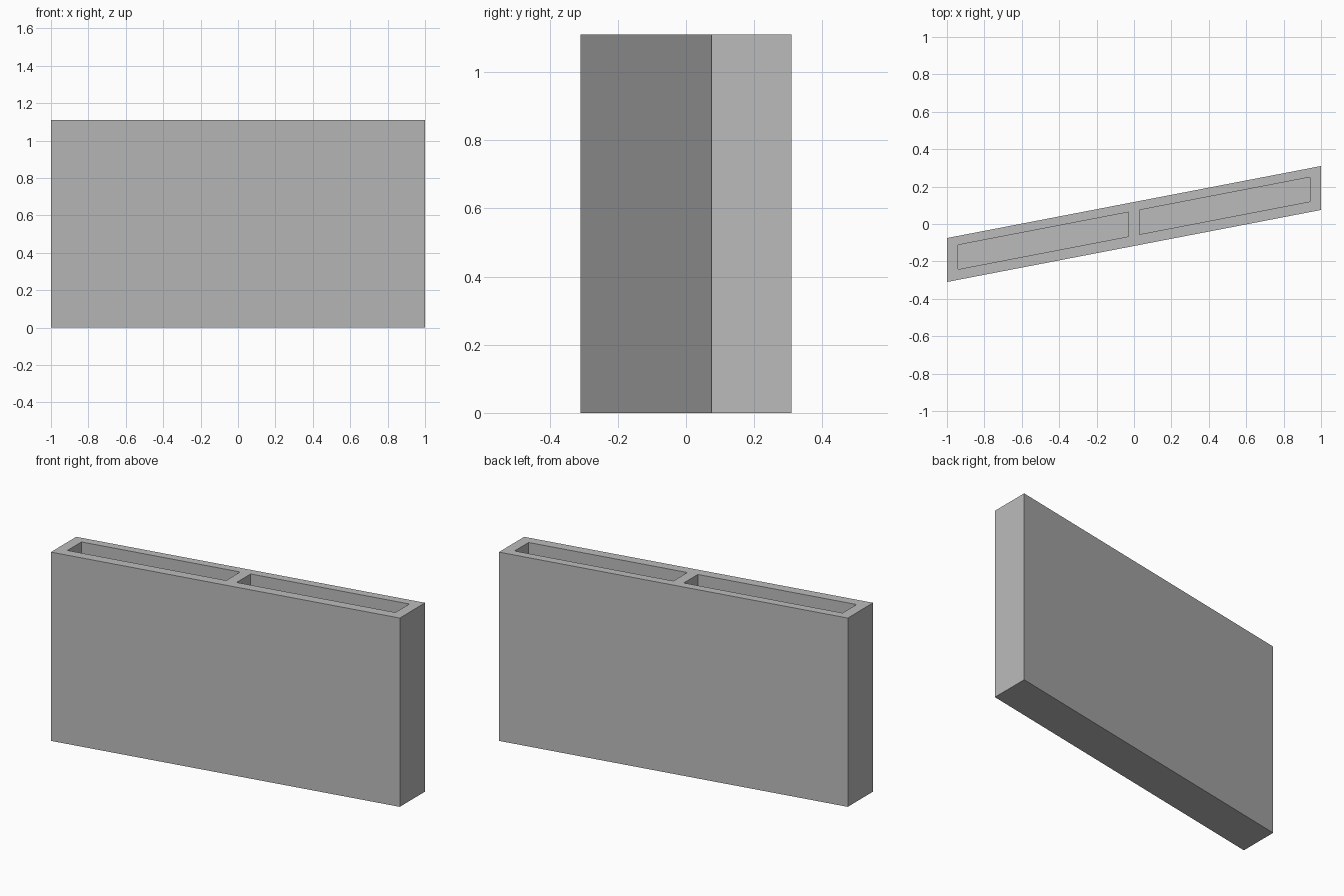
import bpy
import bmesh

# Remove the default object
cube = bpy.data.objects.get("Cube")
if cube:
    bpy.data.objects.remove(cube, do_unlink=True)

HEIGHT = 1.11
SLOPE = 0.1925        # sideways skew of the block in plan
HALF_DEPTH = 0.1175
FLOOR = 0.06          # thickness under the hollow cells

concrete = bpy.data.materials.new("concrete_grey")
concrete.use_nodes = True
grey = (0.5, 0.5, 0.5, 1)
concrete.diffuse_color = grey
concrete.node_tree.nodes["Principled BSDF"].inputs["Base Color"].default_value = grey


def skewed_prism(name, x0, x1, half_depth, z0, z1, shift=0.0):
    """Upright prism whose plan is a parallelogram along the skew line."""
    bm = bmesh.new()
    plan = [(x0, -half_depth), (x1, -half_depth), (x1, half_depth), (x0, half_depth)]
    base = bm.faces.new([bm.verts.new((x, SLOPE * x + y + shift, z0)) for x, y in plan])
    top = bmesh.ops.extrude_face_region(bm, geom=[base])["geom"]
    verts = [v for v in top if isinstance(v, bmesh.types.BMVert)]
    bmesh.ops.translate(bm, vec=(0, 0, z1 - z0), verts=verts)
    bmesh.ops.recalc_face_normals(bm, faces=bm.faces)
    mesh = bpy.data.meshes.new(name)
    bm.to_mesh(mesh)
    bm.free()
    mesh.materials.append(concrete)
    obj = bpy.data.objects.new(name, mesh)
    bpy.context.collection.objects.link(obj)
    return obj


# Solid block
block = skewed_prism("hollow_block", -1, 1, HALF_DEPTH, 0, HEIGHT)
bpy.context.view_layer.objects.active = block

# Two open-topped cells either side of the middle web
for name, x0, x1 in (("right_cell", -0.94, -0.03), ("left_cell", 0.03, 0.94)):
    cutter = skewed_prism(name + "_cutter", x0, x1, 0.065, FLOOR, HEIGHT + 0.1, 0.004)
    cutter.hide_render = True
    cut = block.modifiers.new(name, "BOOLEAN")
    cut.operation = "DIFFERENCE"
    cut.solver = "EXACT"
    cut.object = cutter
    bpy.ops.object.modifier_apply(modifier=cut.name)
    bpy.data.objects.remove(cutter, do_unlink=True)
